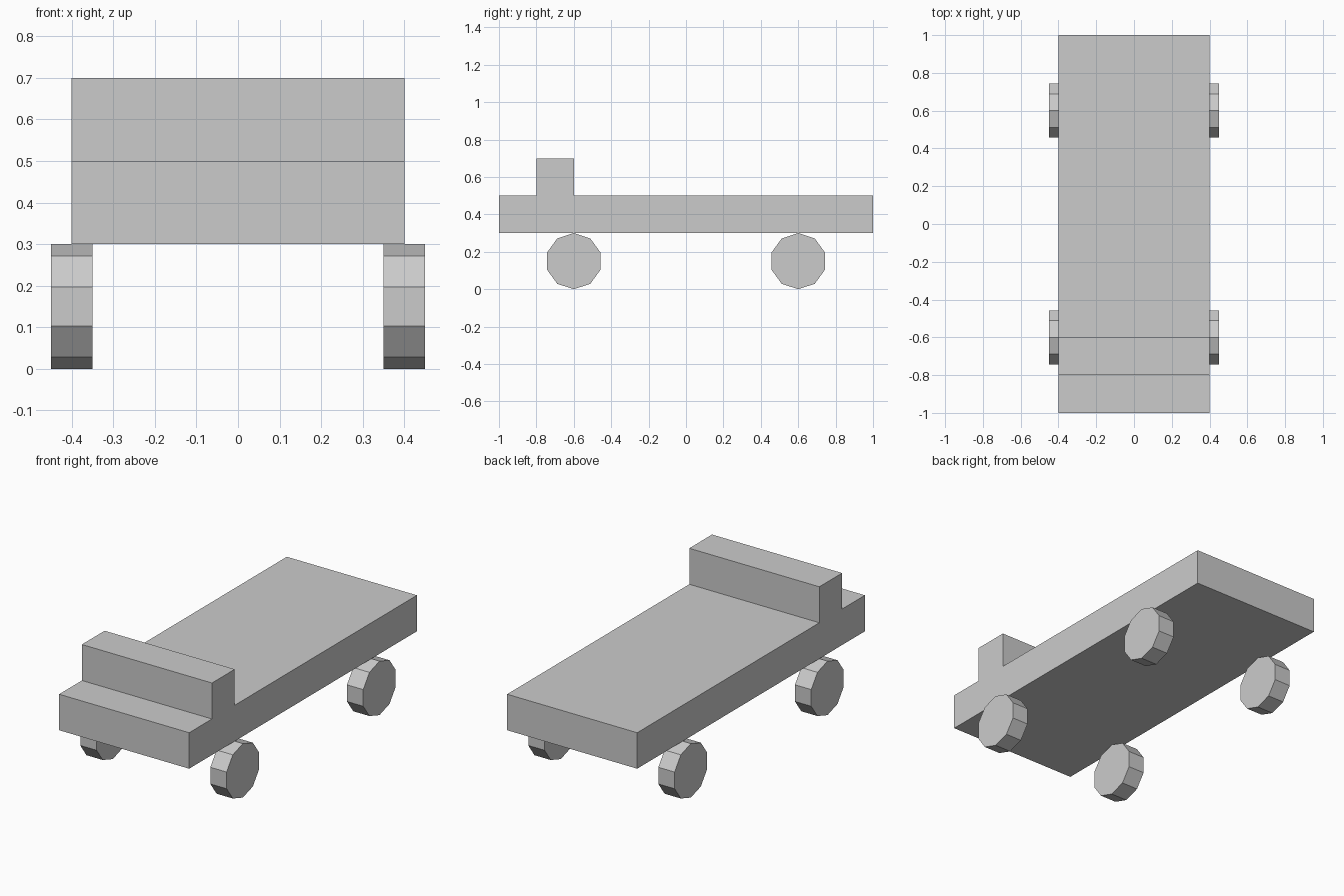
import bpy, bmesh
from math import sin, cos, tau

if "Cube" in bpy.data.objects:
    bpy.data.objects.remove(bpy.data.objects["Cube"])


def extrude_profile(name, profile, x0, x1):
    """Extrude a closed (y, z) outline along x into a solid object."""
    bm = bmesh.new()
    face = bm.faces.new([bm.verts.new((x0, y, z)) for y, z in profile])
    ext = bmesh.ops.extrude_face_region(bm, geom=[face], use_keep_orig=True)
    verts = [g for g in ext["geom"] if isinstance(g, bmesh.types.BMVert)]
    bmesh.ops.translate(bm, verts=verts, vec=(x1 - x0, 0, 0))
    bmesh.ops.recalc_face_normals(bm, faces=bm.faces)
    mesh = bpy.data.meshes.new(name)
    bm.to_mesh(mesh)
    bm.free()
    obj = bpy.data.objects.new(name, mesh)
    bpy.context.collection.objects.link(obj)
    return obj


# Flat bed with raised cab block, one side outline
extrude_profile("body", [(-1, 0.3), (1, 0.3), (1, 0.5), (-0.6, 0.5),
                         (-0.6, 0.7), (-0.8, 0.7), (-0.8, 0.5), (-1, 0.5)],
                -0.4, 0.4)

# Four ten-sided wheels, a corner pointing straight up
R, SIDES = 0.15, 10
for end, y in (("front", -0.6), ("rear", 0.6)):
    outline = [(y + R * sin(tau * i / SIDES), R + R * cos(tau * i / SIDES))
               for i in range(SIDES)]
    for side, x in (("left", -0.4), ("right", 0.4)):
        extrude_profile(f"{end}_{side}_wheel", outline, x - 0.05, x + 0.05)
